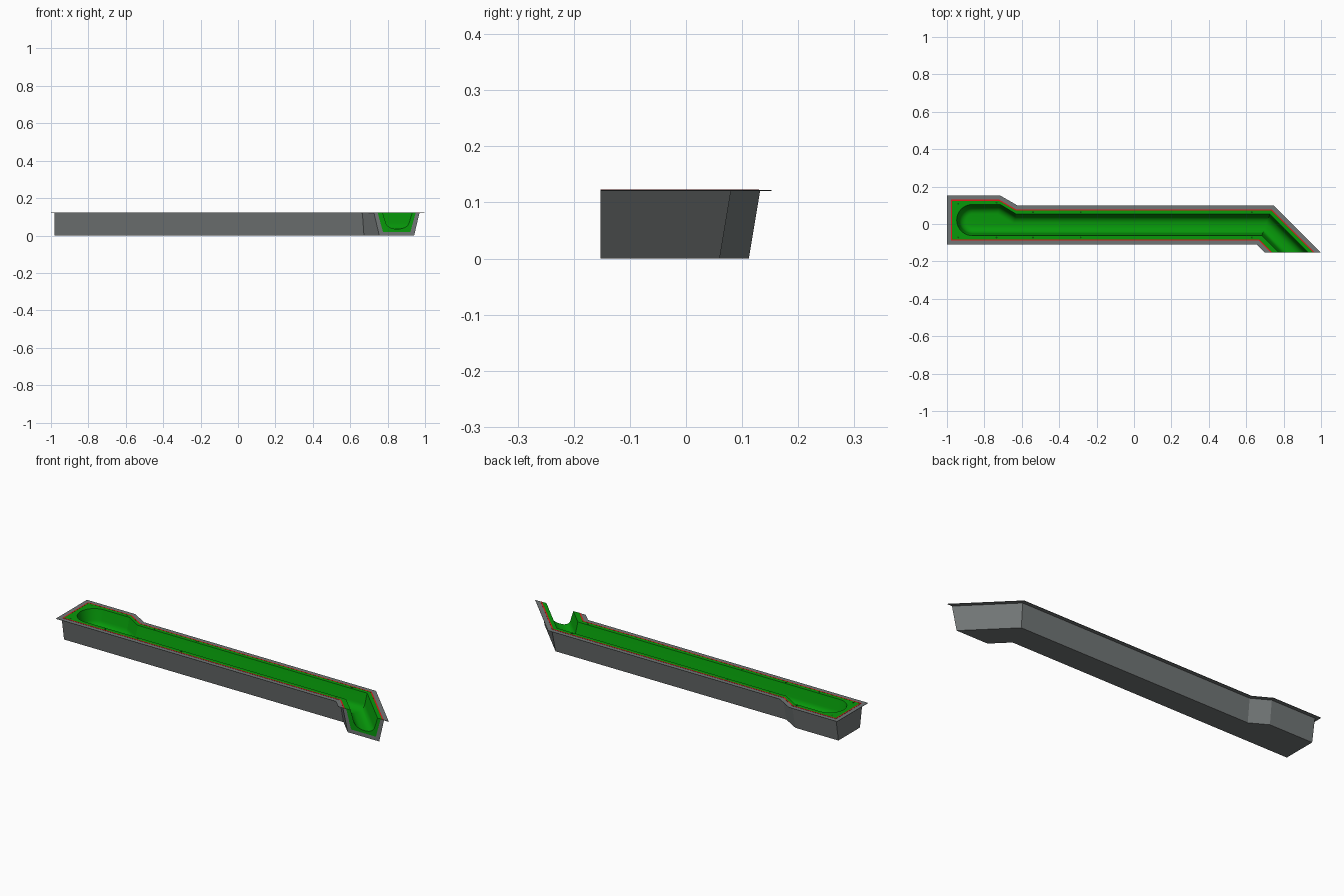
import bpy, bmesh, math
from mathutils import Vector

if "Cube" in bpy.data.objects:
    bpy.data.objects.remove(bpy.data.objects["Cube"])

CUT = -0.152   # y of the sawn-off open end
TOP = 0.122    # height of the rim
LAND = TOP + 0.0006


def offset(path, d, left=None):
    """Move an open clockwise path inward by d, trimming both ends at the cut."""
    pts = [Vector(p) for p in path]
    lines = []
    for i, (a, b) in enumerate(zip(pts, pts[1:])):
        t = (b - a).normalized()
        dist = left if (left is not None and i == 2) else d
        lines.append((a + Vector((t.y, -t.x)) * dist, t))
    lines = [(Vector((0, CUT)), Vector((1, 0)))] + lines + [(Vector((0, CUT)), Vector((1, 0)))]
    out = []
    for (p, t), (q, u) in zip(lines, lines[1:]):
        s = (q - p).cross(u) / t.cross(u)
        out.append(p + t * s)
    return out


def ring(path, d, z, left=None):
    return [(p.x, p.y, z) for p in offset(path, d, left)]


def loft(rings, closed=False):
    pairs = list(zip(rings, rings[1:]))
    if closed:
        pairs.append((rings[-1], rings[0]))
    return [[a[i], a[i + 1], b[i + 1], b[i]]
            for a, b in pairs for i in range(len(a) - 1)]


def build(name, faces, colour, smooth=False):
    bm = bmesh.new()
    for f in faces:
        bm.faces.new([bm.verts.new(c) for c in f])
    bmesh.ops.remove_doubles(bm, verts=bm.verts[:], dist=1e-5)
    bmesh.ops.recalc_face_normals(bm, faces=bm.faces[:])
    me = bpy.data.meshes.new(name)
    bm.to_mesh(me)
    bm.free()
    ob = bpy.data.objects.new(name, me)
    bpy.context.collection.objects.link(ob)
    mat = bpy.data.materials.new(name + "_colour")
    mat.diffuse_color = (*colour, 1)
    mat.use_nodes = True
    mat.node_tree.nodes["Principled BSDF"].inputs["Base Color"].default_value = mat.diffuse_color
    me.materials.append(mat)
    if smooth:
        bpy.ops.object.select_all(action='DESELECT')
        ob.select_set(True)
        bpy.context.view_layer.objects.active = ob
        bpy.ops.object.shade_smooth_by_angle(angle=math.radians(28))
    return ob


# Plan outline of the tray body at the rim
body = [(0.727, CUT), (0.665, -0.09), (-0.98, -0.09), (-0.98, 0.132),
        (-0.72, 0.132), (-0.63, 0.08), (0.738, 0.08), (0.97, CUT)]

# Dark grey tray with drafted walls and a thin rim flange
inner_low = ring(body, 0.034, 0.02, 0.014)
inner_top = ring(body, 0.014, TOP, 0.014)
outer = [ring(body, -0.02, TOP), ring(body, -0.02, TOP - 0.002),
         ring(body, 0.0, TOP - 0.002), ring(body, 0.02, 0.0, 0.0)]
faces = loft(outer) + loft([inner_low, inner_top, outer[0]])
faces += [outer[-1], inner_low]
faces.append([r[0] for r in outer] + [r[-1] for r in reversed(outer)]
             + [inner_top[-1], inner_low[-1], inner_low[0], inner_top[0]])
build("tray_shell", faces, (0.165, 0.18, 0.18))

# Green filling with a round-bottomed channel and a lip over the tray wall
cy, rad = 0.021, 0.083
arc = [(-0.865 - rad * math.sin(a), cy - rad * math.cos(a))
       for a in (math.pi * i / 20 for i in range(21))]
channel = [(0.773, CUT), (0.683, -0.062)] + arc + [
    (-0.715, 0.104), (-0.63, 0.053), (0.727, 0.053), (0.932, CUT)]
profile = [(0.0, LAND)]
for i in range(9):
    a = math.radians(10 + 80 * i / 8)
    profile.append((0.0515 - 0.04 * math.cos(a), 0.075 - 0.04 * math.sin(a)))
rings = [ring(channel, d, z) for d, z in profile]
sides = [ring(body, 0.008, LAND), ring(body, 0.008, TOP), inner_top, inner_low]
faces = loft(rings) + [rings[-1]]                  # channel walls and floor
faces += loft(sides) + [inner_low]                 # sides and underside
faces.append(sides[0] + rings[0][::-1])            # top land
faces.append([r[0] for r in reversed(sides)] + [r[0] for r in rings]
             + [r[-1] for r in reversed(rings)] + [r[-1] for r in sides])
build("channel_lining", faces, (0.002, 0.32, 0.003), smooth=True)

# Red seal running round the rim
seal = [ring(body, d, z) for d, z in
        ((0.002, TOP - 0.001), (0.002, TOP + 0.001), (0.008, TOP + 0.001), (0.008, TOP - 0.001))]
faces = loft(seal, closed=True) + [[r[k] for r in seal] for k in (0, -1)]
build("rim_seal", faces, (0.75, 0.01, 0.01))

# Small fixing pins along both lands
pins = []
for x, y in ((-0.94, 0.108), (-0.735, 0.114), (-0.54, 0.063), (-0.285, 0.063), (0.63, 0.063)):
    for py in (y, -0.072):
        lo, hi = ([(x + 0.005 * math.cos(math.tau * i / 10),
                    py + 0.005 * math.sin(math.tau * i / 10), z) for i in range(11)]
                  for z in (TOP - 0.001, LAND + 0.0008))
        pins += loft([lo, hi]) + [hi[:-1], lo[:-1]]
build("fixing_pins", pins, (0.002, 0.1, 0.003))
